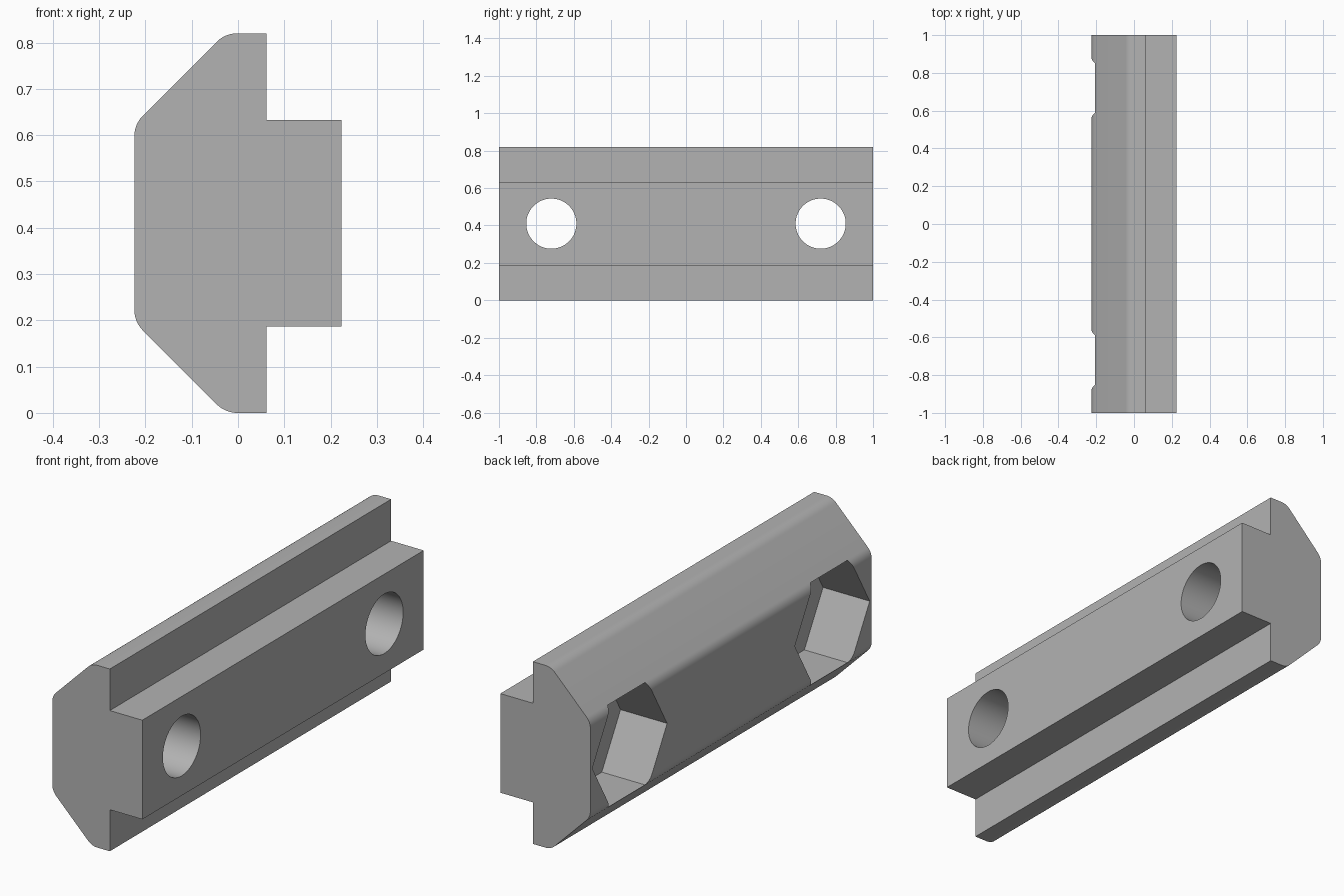
import bpy
import bmesh
import math
from mathutils import Matrix

cube = bpy.data.objects.get("Cube")
if cube:
    bpy.data.objects.remove(cube, do_unlink=True)

HEIGHT = 0.82
MID = HEIGHT / 2
FILLET = 0.064
BOLT_Y = 0.72

# Plain grey metal
metal = bpy.data.materials.new("grey_metal")
metal.use_nodes = True
metal.diffuse_color = (0.45, 0.45, 0.45, 1)
metal.node_tree.nodes["Principled BSDF"].inputs["Base Color"].default_value = (0.45, 0.45, 0.45, 1)


def new_object(name, bm):
    bmesh.ops.recalc_face_normals(bm, faces=bm.faces)
    mesh = bpy.data.meshes.new(name)
    bm.to_mesh(mesh)
    bm.free()
    mesh.materials.append(metal)
    obj = bpy.data.objects.new(name, mesh)
    bpy.context.collection.objects.link(obj)
    return obj


def arc(cx, cz, start, end, steps=8):
    """Fillet points about a centre, angles in degrees."""
    angles = [math.radians(start + (end - start) * i / steps) for i in range(steps + 1)]
    return [(cx + FILLET * math.cos(a), cz + FILLET * math.sin(a)) for a in angles]


def cutter(name, sides, radius, x0, x1, y):
    """Prism along x that is subtracted from the bar."""
    bm = bmesh.new()
    bmesh.ops.create_cone(bm, cap_ends=True, segments=sides, radius1=radius,
                          radius2=radius, depth=x1 - x0)
    # Point the first corner along y so six-sided prisms have level tops
    turn = Matrix.Rotation(math.pi / 2, 4, 'Y') @ Matrix.Rotation(math.pi / 2, 4, 'Z')
    corner = bm.verts[:][0].co.copy()
    spin = Matrix.Rotation(-math.atan2(corner.y, corner.x), 4, 'Z')
    place = Matrix.Translation(((x0 + x1) / 2, y, MID))
    bmesh.ops.transform(bm, matrix=place @ turn @ spin, verts=bm.verts)
    obj = new_object(name, bm)
    obj.hide_render = True
    return obj


# Bar: upper half profile, mirrored to the lower half, then extruded
upper = [(0.224, MID + 0.223), (0.062, MID + 0.223), (0.062, HEIGHT)]
upper += arc(-0.001, HEIGHT - FILLET, 90, 135)
upper += arc(-0.224 + FILLET, 0.597, 135, 180)
profile = upper + [(x, HEIGHT - z) for x, z in reversed(upper)]

bm = bmesh.new()
end = bm.faces.new([bm.verts.new((x, -1, z)) for x, z in profile])
grown = bmesh.ops.extrude_face_region(bm, geom=[end])["geom"]
bmesh.ops.translate(bm, vec=(0, 2, 0), verts=[v for v in grown if isinstance(v, bmesh.types.BMVert)])
bar = new_object("clamp_bar", bm)

# Round bolt holes and hexagonal nut pockets
cutters = []
for side, y in (("front", -BOLT_Y), ("back", BOLT_Y)):
    cutters.append(cutter(side + "_nut_pocket_cutter", 6, 0.266, -0.4, 0.008, y))
    cutters.append(cutter(side + "_bolt_hole_cutter", 64, 0.134, -0.1, 0.4, y))

bpy.ops.object.select_all(action='DESELECT')
bpy.context.view_layer.objects.active = bar
bar.select_set(True)
for tool in cutters:
    cut = bar.modifiers.new(tool.name, 'BOOLEAN')
    cut.operation = 'DIFFERENCE'
    cut.solver = 'EXACT'
    cut.object = tool
    bpy.ops.object.modifier_apply(modifier=cut.name)
for tool in cutters:
    bpy.data.objects.remove(tool, do_unlink=True)

bpy.ops.object.shade_smooth_by_angle(angle=math.radians(30))
